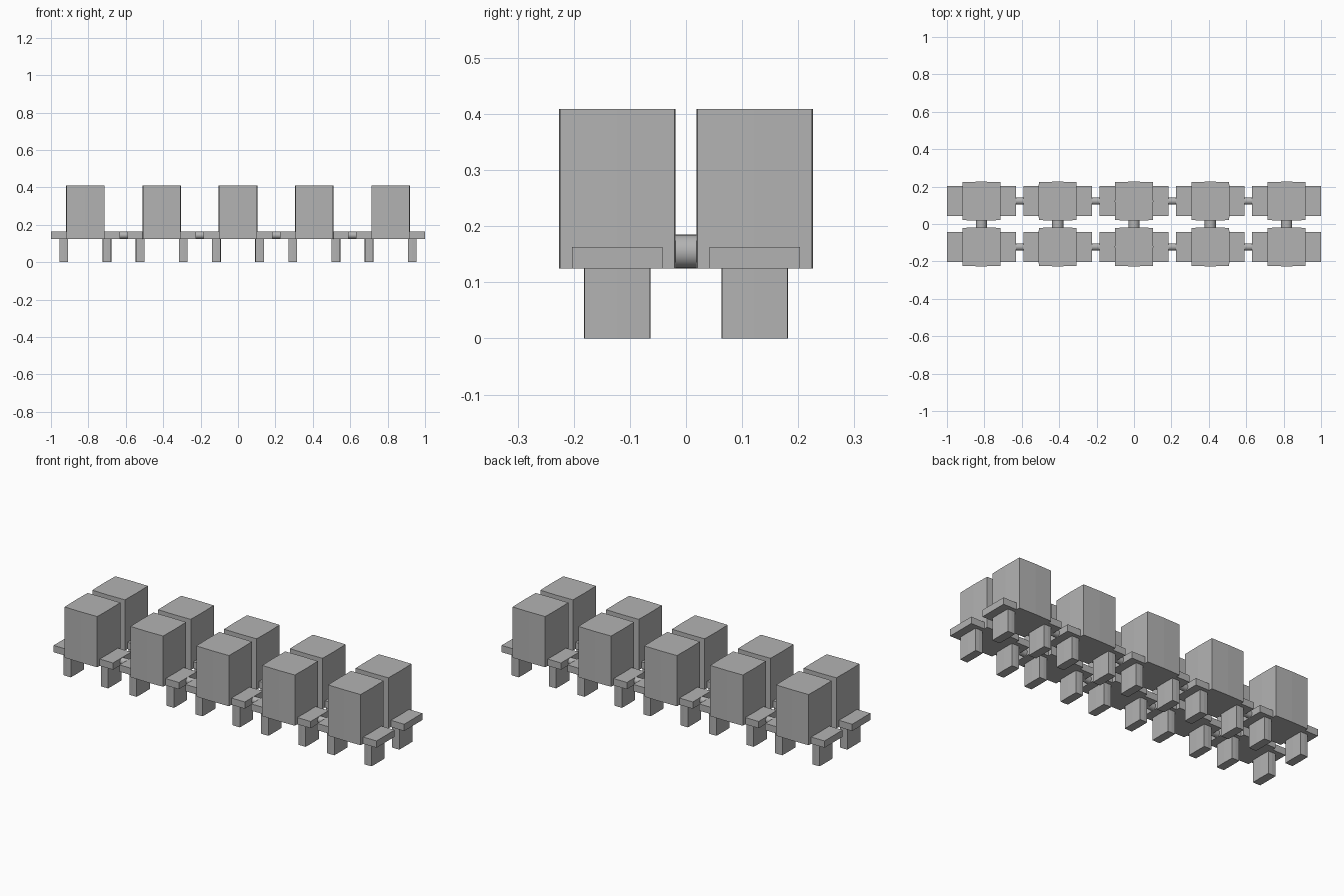
import bpy, bmesh, math
from mathutils import Matrix, Vector

cube = bpy.data.objects.get("Cube")
if cube:
    bpy.data.objects.remove(cube)

grey = bpy.data.materials.new("plain grey")
grey.use_nodes = True
grey.diffuse_color = (0.45, 0.45, 0.45, 1)
grey.node_tree.nodes["Principled BSDF"].inputs["Base Color"].default_value = grey.diffuse_color

PITCH = 0.408
ROW = 0.1225
DECK = 0.125


def finish(bm, name):
    bmesh.ops.recalc_face_normals(bm, faces=bm.faces)
    mesh = bpy.data.meshes.new(name)
    bm.to_mesh(mesh)
    bm.free()
    mesh.materials.append(grey)
    obj = bpy.data.objects.new(name, mesh)
    bpy.context.collection.objects.link(obj)
    return obj


def block(name, x, y, z0, z1, hx, hy, ridge=0.0):
    """Upright block; ridge pushes the middle of each side slightly outward."""
    bm = bmesh.new()
    outline = [(-hx, -hy), (hx, -hy), (hx, hy), (-hx, hy)]
    if ridge:
        mids = [(0, -hy - ridge), (hx + ridge, 0), (0, hy + ridge), (-hx - ridge, 0)]
        outline = [p for pair in zip(outline, mids) for p in pair]
    base = bm.faces.new([bm.verts.new((x + px, y + py, z0)) for px, py in outline])
    top = bmesh.ops.extrude_face_region(bm, geom=[base], use_keep_orig=True)
    verts = [v for v in top["geom"] if isinstance(v, bmesh.types.BMVert)]
    bmesh.ops.translate(bm, vec=(0, 0, z1 - z0), verts=verts)
    return finish(bm, name)


def rod(name, centre, axis, radius, length):
    """Round coupling along x or y."""
    bm = bmesh.new()
    turn = Vector((0, 0, 1)).rotation_difference(Vector(axis)).to_matrix().to_4x4()
    bmesh.ops.create_cone(bm, cap_ends=True, segments=32, radius1=radius, radius2=radius,
                          depth=length, matrix=Matrix.Translation(centre) @ turn)
    obj = finish(bm, name)
    bpy.ops.object.select_all(action="DESELECT")
    obj.select_set(True)
    bpy.context.view_layer.objects.active = obj
    bpy.ops.object.shade_smooth_by_angle(angle=math.radians(40))


for col in range(-2, 3):
    x = col * PITCH
    for side, row in ((-1, "front"), (1, "back")):
        y = side * ROW
        # Seat plate, tall box and its two supports
        block(f"{row}_plate", x, y, DECK, 0.163, 0.184, 0.0805)
        block(f"{row}_box", x, y, DECK, 0.409, 0.101, 0.102, 0.002)
        for end in (-1, 1):
            block(f"{row}_leg", x + end * 0.1155, y, 0, DECK, 0.0225, 0.058, 0.001)
        # Coupling to the next unit in the row
        if col < 2:
            rod(f"{row}_coupling", (x + PITCH / 2, y, 0.144), (1, 0, 0), 0.019, 0.06)
    # Bridge between the two rows
    rod("row_bridge", (x, 0, 0.155), (0, 1, 0), 0.03, 0.06)
